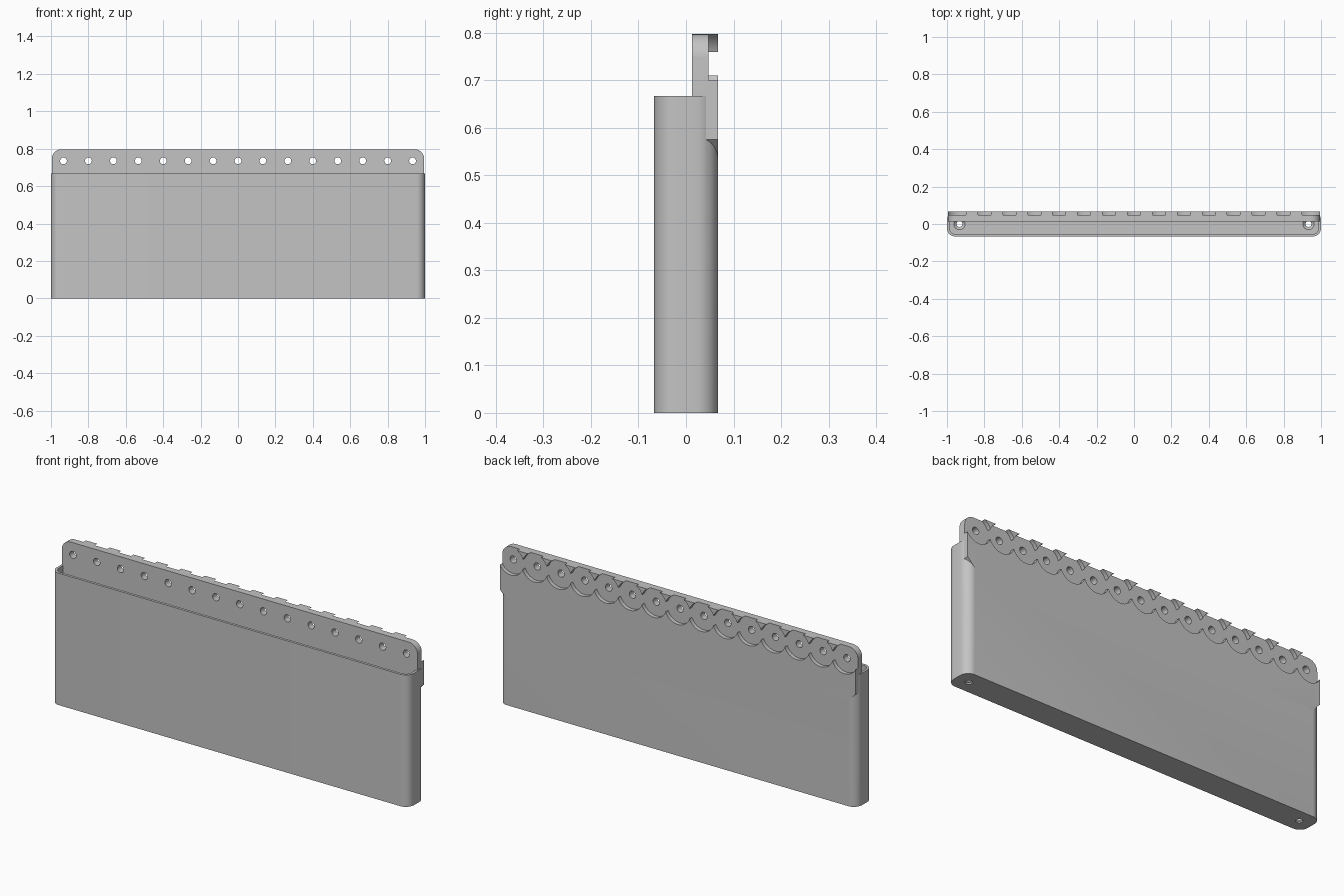
import bpy, bmesh, math
from mathutils import Vector

cube = bpy.data.objects.get("Cube")
if cube:
    bpy.data.objects.remove(cube, do_unlink=True)

grey = bpy.data.materials.new("plain grey")
grey.use_nodes = True
grey.diffuse_color = (0.55, 0.55, 0.55, 1)
grey.node_tree.nodes["Principled BSDF"].inputs["Base Color"].default_value = (0.55, 0.55, 0.55, 1)

PITCH, HOLE_Z = 0.1333, 0.735
HALF_Y, WALL, BIN_H = 0.067, 0.013, 0.667
PLATE_X, PLATE_FRONT, TOP = 0.995, 0.013, 0.797


def prism(name, outline, sweep):
    """Extrude a closed outline of 3D points along a sweep vector."""
    bm = bmesh.new()
    face = bm.faces.new([bm.verts.new(p) for p in outline])
    grown = bmesh.ops.extrude_face_region(bm, geom=[face])["geom"]
    moved = [g for g in grown if isinstance(g, bmesh.types.BMVert)]
    bmesh.ops.translate(bm, verts=moved, vec=sweep)
    bmesh.ops.recalc_face_normals(bm, faces=bm.faces)
    mesh = bpy.data.meshes.new(name)
    bm.to_mesh(mesh)
    bm.free()
    obj = bpy.data.objects.new(name, mesh)
    bpy.context.collection.objects.link(obj)
    mesh.materials.append(grey)
    return obj


def arc(cx, cy, r, start, end, steps=10):
    return [(cx + r * math.cos(math.radians(start + (end - start) * i / steps)),
             cy + r * math.sin(math.radians(start + (end - start) * i / steps)))
            for i in range(steps + 1)]


def rounded_rect(hx, hy, r, z):
    pts = []
    for k, (sx, sy) in enumerate([(1, 1), (-1, 1), (-1, -1), (1, -1)]):
        pts += arc(sx * (hx - r), sy * (hy - r), r, 90 * k, 90 * k + 90)
    return [(x, y, z) for x, y in pts]


def cylinder(name, centre, r1, r2, depth, axis="Z"):
    bpy.ops.mesh.primitive_cone_add(vertices=40, radius1=r1, radius2=r2, depth=depth, location=centre,
                                    rotation=(math.radians(-90) if axis == "Y" else 0, 0, 0))
    obj = bpy.context.object
    obj.name = name
    return obj


def combine(target, tool, operation):
    """Apply a boolean and drop the tool."""
    mod = target.modifiers.new("combine", "BOOLEAN")
    mod.operation, mod.solver, mod.object = operation, "EXACT", tool
    bpy.context.view_layer.objects.active = target
    bpy.ops.object.modifier_apply(modifier=mod.name)
    bpy.data.objects.remove(tool, do_unlink=True)


# Open bin with rounded corners
tray = prism("bin_with_hanging_rail", rounded_rect(1, HALF_Y, 0.045, 0), Vector((0, 0, BIN_H)))
cavity = prism("cavity_cutter", rounded_rect(1 - WALL, HALF_Y - WALL, 0.032, 0.02), Vector((0, 0, 1)))
combine(tray, cavity, "DIFFERENCE")

# Countersunk drain holes in the floor
for side in (-1, 1):
    x = side * 7 * PITCH
    combine(tray, cylinder("drain_cutter", (x, 0, 0), 0.016, 0.016, 0.1), "DIFFERENCE")
    combine(tray, cylinder("countersink_cutter", (x, 0, 0.015), 0.016, 0.034, 0.016), "DIFFERENCE")

# Hanging rail: rounded top corners, sloped lower corners and underside
half = [(0.95, 0.53), (PLATE_X, 0.575)] + arc(PLATE_X - 0.05, TOP - 0.05, 0.05, 0, 90)
outline = half + [(-x, z) for x, z in reversed(half)]
rail = prism("rail", [(x, HALF_Y, z) for x, z in outline], Vector((0, PLATE_FRONT - HALF_Y, 0)))
for v in rail.data.vertices:
    if v.co.y < 0.03 and v.co.z < 0.55:
        v.co.z = 0.575
combine(tray, rail, "UNION")

# Peg holes and scalloped recesses in the back
for i in range(-7, 8):
    x = i * PITCH
    combine(tray, cylinder("scallop_cutter", (x, 0.097, HOLE_Z), 0.0713, 0.0713, 0.1, "Y"), "DIFFERENCE")
    combine(tray, cylinder("peg_hole_cutter", (x, 0.04, HOLE_Z), 0.018, 0.018, 0.1, "Y"), "DIFFERENCE")

bpy.ops.object.select_all(action="DESELECT")
tray.select_set(True)
bpy.context.view_layer.objects.active = tray
bpy.ops.object.shade_smooth_by_angle(angle=math.radians(30))
